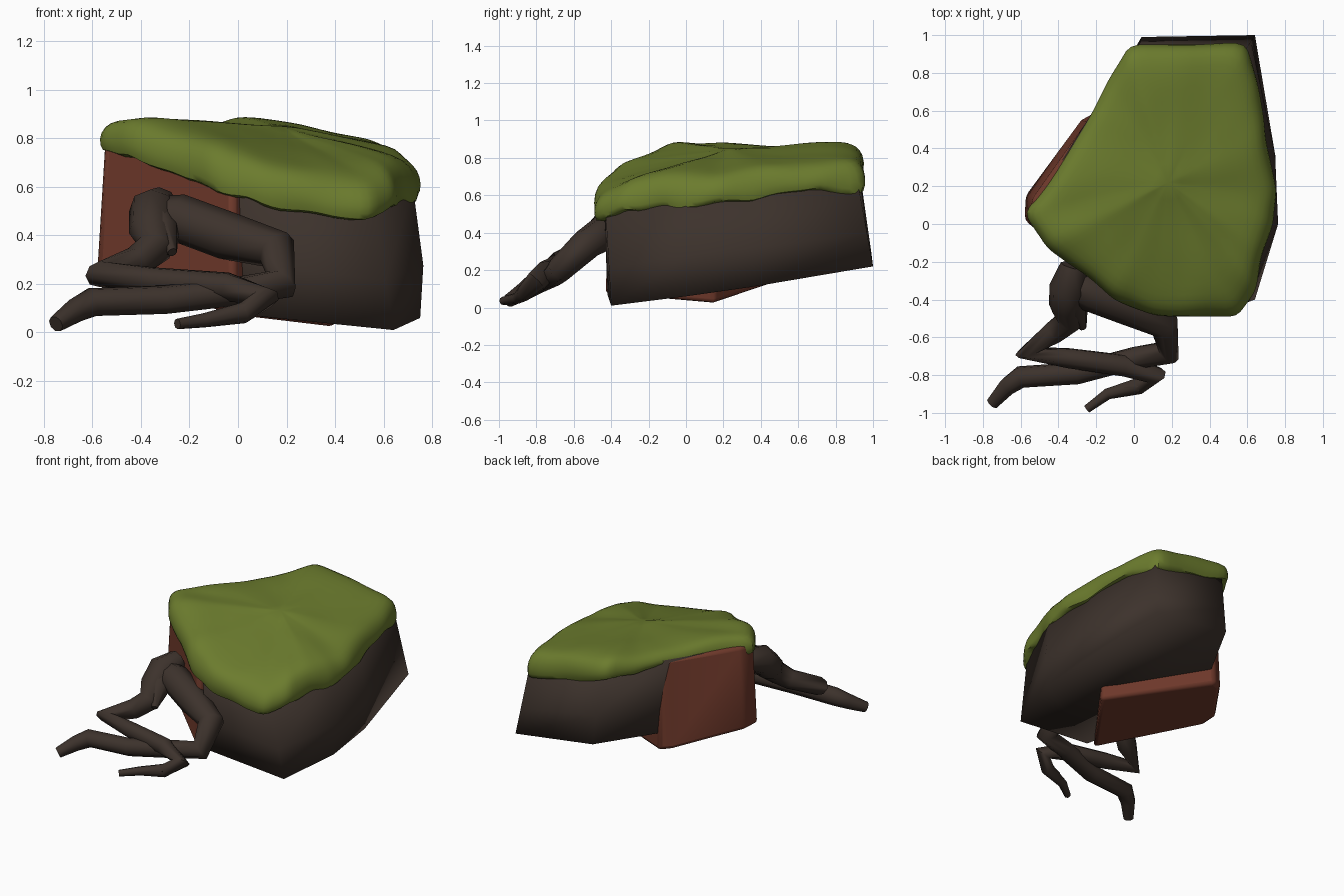
import bpy, bmesh, random
from mathutils import Vector, noise

random.seed(4)
if "Cube" in bpy.data.objects:
    bpy.data.objects.remove(bpy.data.objects["Cube"])


def material(name, colour):
    m = bpy.data.materials.new(name)
    m.use_nodes = True
    m.diffuse_color = (*colour, 1)
    bsdf = m.node_tree.nodes["Principled BSDF"]
    bsdf.inputs["Base Color"].default_value = (*colour, 1)
    bsdf.inputs["Roughness"].default_value = 0.9
    return m


BROWN = material("dark earth brown", (0.046, 0.032, 0.025))
RED = material("red clay", (0.16, 0.041, 0.024))
GREEN = material("moss green", (0.148, 0.2, 0.027))


def finish(ob, angle):
    bpy.ops.object.select_all(action="DESELECT")
    ob.select_set(True)
    bpy.context.view_layer.objects.active = ob
    bpy.ops.object.shade_smooth_by_angle(angle=angle)


def loft(name, rings, mat, tip=None, bevel=0.0, subdivide=0, angle=0.7):
    """Skin closed rings from bottom to top; the top closes flat or on a tip."""
    bm = bmesh.new()
    loops = [[bm.verts.new(p) for p in ring] for ring in rings]
    n = len(loops[0])
    for low, high in zip(loops, loops[1:]):
        for i in range(n):
            j = (i + 1) % n
            bm.faces.new((low[i], low[j], high[j], high[i]))
    bm.faces.new(loops[0][::-1])
    if tip:
        centre = bm.verts.new(tip)
        for i in range(n):
            bm.faces.new((loops[-1][i], loops[-1][(i + 1) % n], centre))
    else:
        bm.faces.new(loops[-1])
    bmesh.ops.recalc_face_normals(bm, faces=bm.faces)
    mesh = bpy.data.meshes.new(name)
    bm.to_mesh(mesh)
    bm.free()
    mesh.materials.append(mat)
    ob = bpy.data.objects.new(name, mesh)
    bpy.context.collection.objects.link(ob)
    if bevel:
        mod = ob.modifiers.new("soft edges", "BEVEL")
        mod.width, mod.segments = bevel, 2
    if subdivide:
        mod = ob.modifiers.new("smooth", "SUBSURF")
        mod.levels = mod.render_levels = subdivide
    finish(ob, angle)


# Rock body: tilted underside, softly shaded facets
rock_bottom = [(.05, -.42, .07), (.64, -.4, .01), (.75, 0, .06), (.75, .35, .11),
               (.64, 1, .22), (.04, .99, .3), (-.18, .58, .28), (-.3, .2, .23)]
rock_top = [(.03, -.44, .6), (.56, -.43, .52), (.72, 0, .6), (.68, .4, .64),
            (.59, .92, .66), (.02, .92, .79), (-.24, .56, .81), (-.38, .34, .81)]
rock_middle = []
for a, b in zip(rock_bottom, rock_top):
    p = Vector(a).lerp(Vector(b), .4)
    p.x += .025 if p.x > .7 else 0
    rock_middle.append(p)
loft("rock_body", [rock_bottom, rock_middle, rock_top], BROWN, angle=1.8)

# Clay block wedged into the left flank, its outer corners chamfered
loft("clay_block",
     [[(-.58, .02, .25), (-.02, -.44, .07), (.41, .15, .02), (-.2, .595, .17),
       (-.28, .55, .18), (-.575, .15, .25)],
      [(-.545, .02, .82), (-.02, -.42, .64), (.4, .15, .66), (-.19, .57, .8),
       (-.25, .54, .81), (-.54, .13, .82)]],
     RED, bevel=0.025)

# Moss cap: x, y, height of the hanging edge, height of the rim
moss = [(-.57, .06, .76, .86), (-.42, .26, .75, .86), (-.22, .58, .76, .84),
        (-.13, .76, .75, .84), (-.03, .94, .75, .87), (.28, .94, .66, .83),
        (.59, .95, .59, .76), (.66, .72, .63, .74), (.69, .45, .59, .73),
        (.75, .18, .55, .68), (.73, .0, .53, .68), (.67, -.15, .52, .69),
        (.64, -.34, .51, .65), (.54, -.48, .44, .6), (.32, -.48, .48, .63),
        (.1, -.48, .52, .67), (-.1, -.4, .59, .74), (-.27, -.25, .66, .8),
        (-.46, -.12, .71, .86)]
centre = Vector((.18, .22, .85))

# Finer outline with a ragged hem
outline = []
for a, b in zip(moss, moss[1:] + moss[:1]):
    for t in (0, 1 / 3, 2 / 3):
        x, y, low, high = Vector(a).lerp(Vector(b), t)
        outline.append((x, y, low + random.uniform(-.02, .014), high))


def moss_ring(scale, lift, rise=0.0):
    ring = []
    for x, y, low, high in outline:
        p = centre.lerp(Vector((x, y, high)), scale)
        if not rise:
            p.z = low + (high - low) * lift
        p += noise.noise_vector(p * 6) * .014
        p.z += rise
        ring.append(p)
    return ring


loft("moss_cap",
     [moss_ring(.96, 0), moss_ring(1.0, .02), moss_ring(1.02, .45),
      moss_ring(.99, .9), moss_ring(.92, 1, .018), moss_ring(.78, 1, .024),
      moss_ring(.6, 1, .018), moss_ring(.42, 1, .01), moss_ring(.2, 1, .003)],
     GREEN, tip=centre, subdivide=1, angle=1.2)


# Roots: x, y, z and thickness along each path
def root(name, path):
    curve = bpy.data.curves.new(name, "CURVE")
    curve.dimensions = "3D"
    curve.bevel_depth = 1
    curve.bevel_resolution = 2
    curve.use_fill_caps = True
    line = curve.splines.new("POLY")
    line.points.add(len(path) - 1)
    for point, (x, y, z, r) in zip(line.points, path):
        point.co = (x, y, z, 1)
        point.radius = r
    curve.materials.append(BROWN)
    ob = bpy.data.objects.new(name, curve)
    bpy.context.collection.objects.link(ob)
    bpy.ops.object.select_all(action="DESELECT")
    ob.select_set(True)
    bpy.context.view_layer.objects.active = ob
    bpy.ops.object.convert(target="MESH")
    finish(bpy.context.object, 1.2)


root("long_root", [(-.36, -.32, .48, .08), (-.24, -.36, .47, .1), (-.05, -.43, .4, .1),
                   (.16, -.53, .34, .085), (.18, -.68, .2, .07), (0, -.71, .17, .06),
                   (-.3, -.79, .135, .06), (-.6, -.81, .125, .06), (-.67, -.86, .09, .05),
                   (-.75, -.95, .035, .035)])
root("crossing_root", [(-.32, -.22, .53, .07), (-.35, -.34, .5, .1), (-.36, -.43, .42, .09),
                       (-.34, -.51, .35, .075), (-.42, -.57, .29, .065),
                       (-.57, -.68, .24, .06), (-.35, -.71, .215, .055),
                       (-.05, -.75, .19, .06), (.11, -.8, .14, .06), (.02, -.86, .08, .045),
                       (-.14, -.9, .05, .03), (-.25, -.98, .035, .022)])
root("side_root", [(-.34, -.36, .48, .08), (-.31, -.45, .41, .07), (-.27, -.55, .33, .02)])
root("twig", [(.03, -.86, .09, .04), (-.07, -.87, .07, .025), (-.1, -.88, .06, .015)])
